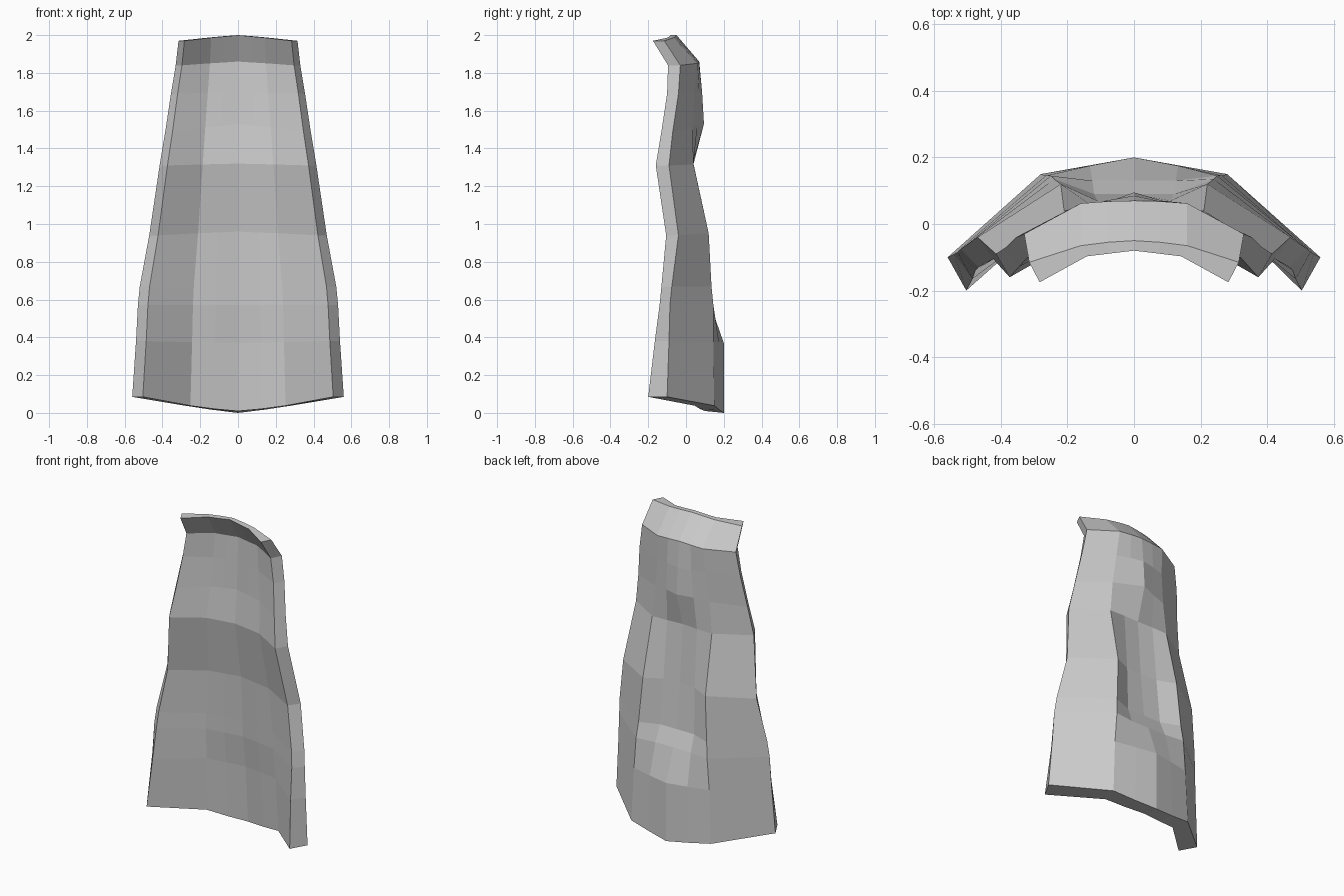
import bpy
import bmesh

default_cube = bpy.data.objects.get("Cube")
if default_cube:
    bpy.data.objects.remove(default_cube, do_unlink=True)

# Plain grey cloth
cloth = bpy.data.materials.new("grey_cloth")
cloth.use_nodes = True
cloth_colour = (0.6, 0.6, 0.6, 1)
cloth.diffuse_color = cloth_colour
shader = next(node for node in cloth.node_tree.nodes if node.type == "BSDF_PRINCIPLED")
shader.inputs["Base Color"].default_value = cloth_colour

# Cross-sections of one half, from collar to hem:
# height, edge rise, edge x, outer edge y, inner edge y,
# rib x, rib y, fold y, back centre y, lining centre y
SECTIONS = [
    (2.0, -.03, .315, -.115, -.175, .16, -.065, -.055, -.05, -.08),
    (1.86, -.02, .33, -.03, -.095, .16, .062, .068, .07, 0),
    (1.7, -.01, .355, -.04, -.1, .17, .045, .07, .085, -.005),
    (1.53, -.04, .385, -.07, -.13, .19, .035, .06, .095, -.01),
    (1.32, -.01, .415, -.09, -.16, .21, .04, .04, .035, -.03),
    (.96, -.02, .47, -.04, -.105, .22, .12, .07, .06, .03),
    (.67, 0, .52, -.075, -.13, .24, .135, .09, .09, .045),
    (.57, 0, .53, -.085, -.14, .25, .145, .13, .13, .05),
    (.37, .01, .54, -.09, -.165, .265, .145, .175, .2, .075),
    (0, .085, .56, -.1, -.2, .28, .15, .175, .2, .1),
]


def mirrored_row(half):
    """Extend a half row, listed from edge to centre, across to the other side."""
    return half + [(-x, y, z) for x, y, z in reversed(half[:-1])]


def outer_row(section):
    """Back of the cloth with its ribs and draped folds."""
    z, rise, edge_x, edge_y, _, rib_x, rib_y, fold_y, back_y, _ = section
    return mirrored_row([
        (edge_x, edge_y, z + rise),
        (rib_x, rib_y, z + rise * .45),
        (rib_x / 2, fold_y, z + rise * .2),
        (0, back_y, z),
    ])


def lining_row(section):
    """Plain inner side, with the rib halfway between edge and centre."""
    z, rise, edge_x, _, edge_y, _, _, _, _, centre_y = section
    mid_y = centre_y + (edge_y - centre_y) * .18
    inner_x = edge_x * .9
    return mirrored_row([
        (inner_x, edge_y, z + rise),
        (inner_x / 2, mid_y, z + rise * .45),
        (inner_x / 4, (mid_y + centre_y) / 2, z + rise * .25),
        (0, centre_y, z + .01 * (z == 0)),
    ])


def make_rows(mesh, row_function):
    return [[mesh.verts.new(point) for point in row_function(section)]
            for section in SECTIONS]


def bridge(mesh, first, second):
    """Join two equally long rows with a strip of quads."""
    for i in range(len(first) - 1):
        mesh.faces.new((first[i], first[i + 1], second[i + 1], second[i]))


# Cape: two sheets joined by a rim all the way round
mesh = bmesh.new()
outer = make_rows(mesh, outer_row)
lining = make_rows(mesh, lining_row)
for sheet in (outer, lining):
    for upper, lower in zip(sheet, sheet[1:]):
        bridge(mesh, upper, lower)

# Collar and hem rims, then the two front edges
for end in (0, -1):
    bridge(mesh, outer[end], lining[end])
    bridge(mesh, [row[end] for row in outer], [row[end] for row in lining])

bmesh.ops.recalc_face_normals(mesh, faces=mesh.faces[:])
cape_mesh = bpy.data.meshes.new("cape")
mesh.to_mesh(cape_mesh)
mesh.free()
cape_mesh.materials.append(cloth)
cape = bpy.data.objects.new("cape", cape_mesh)
bpy.context.collection.objects.link(cape)
